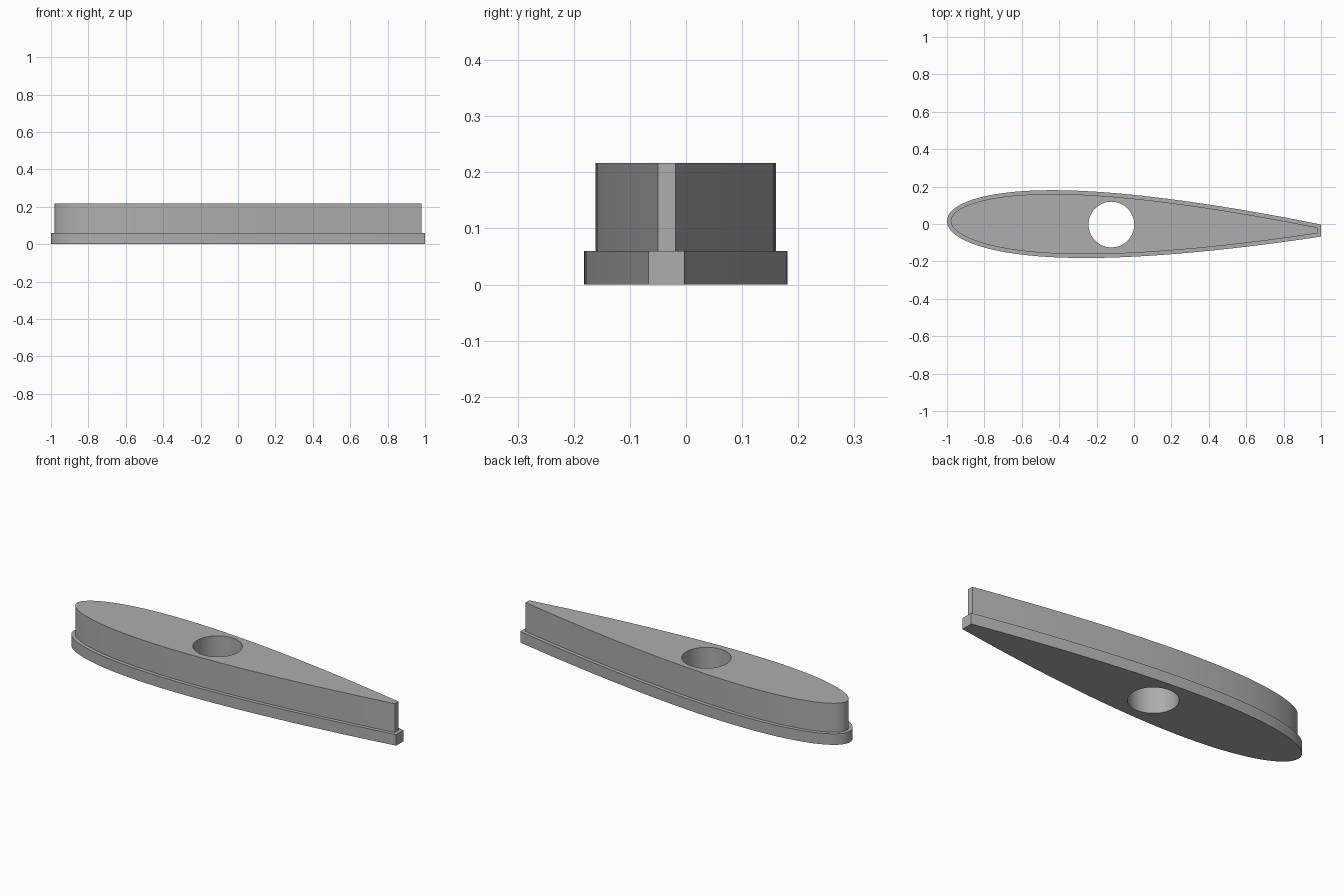
import bpy, bmesh, math
from mathutils import Vector

cube = bpy.data.objects.get("Cube")
if cube:
    bpy.data.objects.remove(cube, do_unlink=True)

CHORD, HALF = 2.15, 0.18      # full chord before the tail is cut off, half thickness
RIM = 0.02                    # width of the ledge around the foot
FOOT_Z, TOP_Z = 0.06, 0.217
STEPS = 48

grey = bpy.data.materials.new("plain_grey")
grey.use_nodes = True
colour = (0.42, 0.42, 0.42, 1)
grey.diffuse_color = colour
grey.node_tree.nodes["Principled BSDF"].inputs["Base Color"].default_value = colour


def half_thickness(s):
    """Symmetric aerofoil thickness at fraction s of the chord."""
    return HALF * 10 * (0.2969 * math.sqrt(s) - 0.126 * s - 0.3516 * s**2
                        + 0.2843 * s**3 - 0.1015 * s**4)


def outline(inset):
    """Closed aerofoil outline, moved inwards by inset, with a blunt tail."""
    tail = 1 - inset
    pts = []
    for i in range(-STEPS, STEPS + 1):
        t = abs(i) / STEPS
        x = (tail + 1) * (1 - math.cos(t * math.pi * 0.6)) / (1 - math.cos(math.pi * 0.6))
        y = math.copysign(half_thickness(x / CHORD), i)
        pts.append(Vector((x - 1, y + 0.016 - 0.0255 * x)))
    moved = []
    for i, p in enumerate(pts):
        d = (pts[min(i + 1, len(pts) - 1)] - pts[max(i - 1, 0)]).normalized()
        moved.append(p + Vector((d.y, -d.x)) * inset)
    moved[0].x = moved[-1].x = tail
    return moved


# Body: stepped aerofoil block, foot and upper part in one shell
bm = bmesh.new()
levels = [(0, 0), (0, FOOT_Z), (RIM, FOOT_Z), (RIM, TOP_Z)]
rings = [[bm.verts.new((p.x, p.y, z)) for p in outline(inset)] for inset, z in levels]
for low, high in zip(rings, rings[1:]):
    for i in range(len(low)):
        j = (i + 1) % len(low)
        bm.faces.new((low[i], low[j], high[j], high[i]))
bm.faces.new(rings[0])
bm.faces.new(rings[-1])
bmesh.ops.recalc_face_normals(bm, faces=bm.faces[:])
mesh = bpy.data.meshes.new("aerofoil_block")
bm.to_mesh(mesh)
bm.free()
mesh.materials.append(grey)
body = bpy.data.objects.new("aerofoil_block", mesh)
bpy.context.collection.objects.link(body)

# Round through hole
bpy.ops.mesh.primitive_cylinder_add(vertices=64, radius=0.122, depth=1,
                                    location=(-0.121, -0.003, 0.1))
cutter = bpy.context.object
cutter.name = "hole_cutter"
cutter.hide_render = True
cutter.data.materials.append(grey)
bore = body.modifiers.new("bore", "BOOLEAN")
bore.operation = "DIFFERENCE"
bore.solver = "EXACT"
bore.object = cutter

bpy.ops.object.select_all(action="DESELECT")
body.select_set(True)
bpy.context.view_layer.objects.active = body
bpy.ops.object.modifier_apply(modifier="bore")
bpy.data.objects.remove(cutter, do_unlink=True)
bpy.ops.object.shade_smooth_by_angle(angle=math.radians(30))
